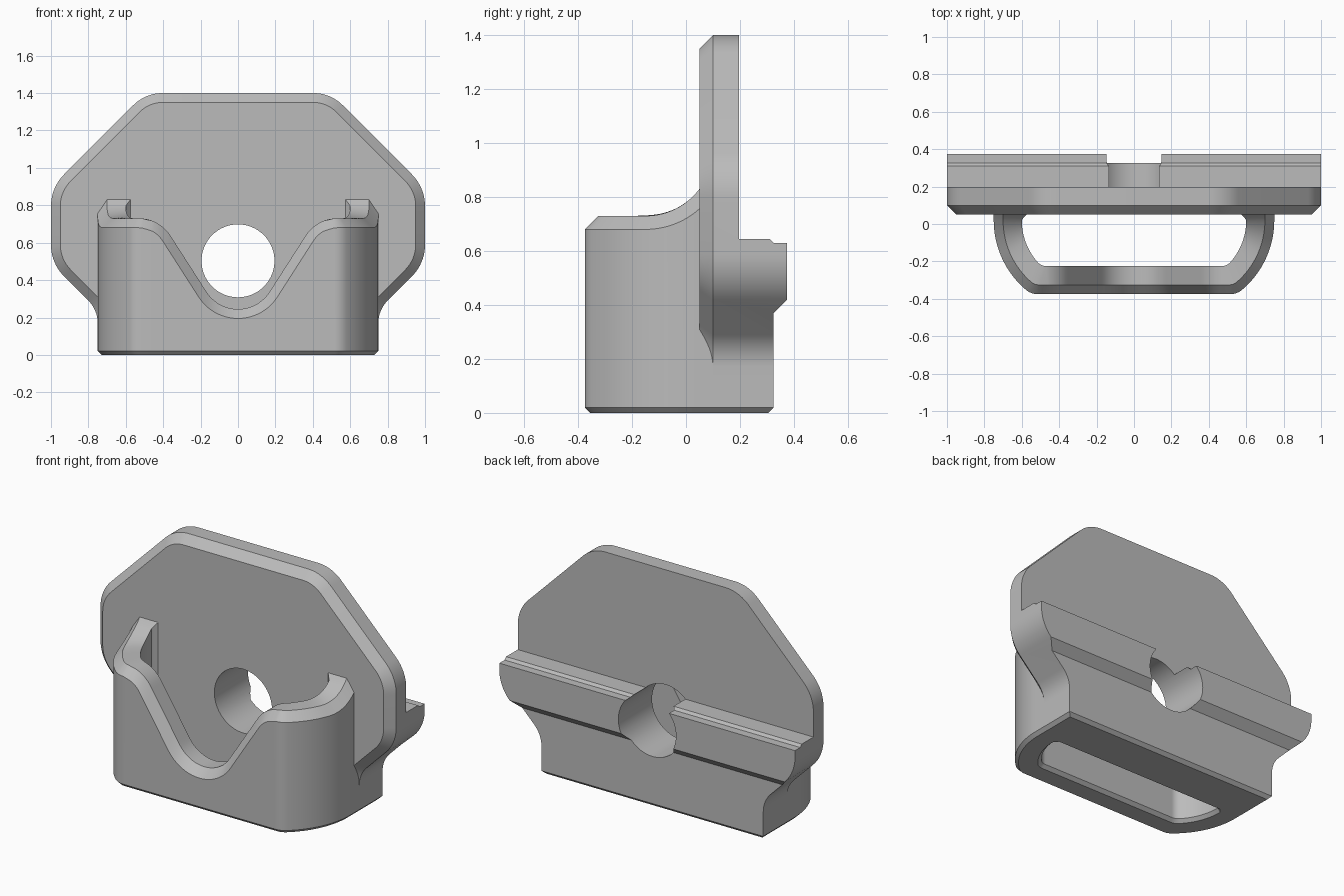
import bpy
import bmesh
from math import sin, cos, tan, pi, atan2, asin, hypot, sqrt
from mathutils import Vector

if "Cube" in bpy.data.objects:
    bpy.data.objects.remove(bpy.data.objects["Cube"])

grey = bpy.data.materials.new("plain grey")
grey.use_nodes = True
colour = (0.5, 0.5, 0.5, 1)
grey.diffuse_color = colour
grey.node_tree.nodes["Principled BSDF"].inputs["Base Color"].default_value = colour

BEVEL, SMALL = 0.05, 0.02


def skin(name, rings, wrap=False):
    """Join matching rings of points; cap the ends, or wrap last to first."""
    bm = bmesh.new()
    loops = [[bm.verts.new(p) for p in ring] for ring in rings]
    pairs = list(zip(loops, loops[1:]))
    if wrap:
        pairs.append((loops[-1], loops[0]))
    else:
        bm.faces.new(loops[0])
        bm.faces.new(loops[-1])
    n = len(loops[0])
    for a, b in pairs:
        for i in range(n - 1 if wrap else n):
            j = (i + 1) % n
            bm.faces.new((a[i], a[j], b[j], b[i]))
    if wrap:
        for i in (0, n - 1):
            bm.faces.new([loop[i] for loop in loops])
    bmesh.ops.recalc_face_normals(bm, faces=bm.faces)
    mesh = bpy.data.meshes.new(name)
    bm.to_mesh(mesh)
    bm.free()
    obj = bpy.data.objects.new(name, mesh)
    bpy.context.collection.objects.link(obj)
    mesh.materials.append(grey)
    return obj


def smooth(obj):
    bpy.ops.object.select_all(action='DESELECT')
    obj.select_set(True)
    bpy.context.view_layer.objects.active = obj
    bpy.ops.object.shade_smooth_by_angle(angle=pi / 7)


def cut(obj, cutter, operation):
    mod = obj.modifiers.new(operation.lower(), 'BOOLEAN')
    mod.operation, mod.object, mod.solver = operation, cutter, 'EXACT'
    bpy.context.view_layer.objects.active = obj
    bpy.ops.object.modifier_apply(modifier=mod.name)
    bpy.data.objects.remove(cutter)


def fillet(a, b, c, r, steps=10):
    """Points of an arc of radius r rounding corner b between a and c."""
    a, b, c = Vector(a), Vector(b), Vector(c)
    u, v = (a - b).normalized(), (c - b).normalized()
    half = u.angle(v) / 2
    centre = b + (u + v).normalized() * (r / sin(half))
    p0, p1 = b + u * (r / tan(half)) - centre, b + v * (r / tan(half)) - centre
    sweep = p0.angle(p1)
    return [centre + (p0 * sin(sweep * (1 - t)) + p1 * sin(sweep * t)) / sin(sweep)
            for t in (i / steps for i in range(steps + 1))]


# Back plate: rounded silhouette with a bevelled front edge
corners = [(0.73, 0, 0), (0.75, SMALL, 0), (0.75, 0.24, 0.17), (1, 0.49, 0.24),
           (1, 0.895, 0.24), (0.495, 1.4, 0.22), (-0.495, 1.4, 0)]
half = [Vector(c[:2]) for c in corners[:2]]
for p, q, s in zip(corners[1:], corners[2:], corners[3:]):
    half += fillet(p[:2], q[:2], s[:2], q[2])
outline = half + [Vector((-p.x, p.y)) for p in reversed(half)]


def inset(i):
    """Outline point i moved inwards by the bevel width."""
    p, before, after = outline[i], outline[i - 1], outline[(i + 1) % len(outline)]
    d, e = (p - before).normalized(), (after - p).normalized()
    n = (Vector((-d.y, d.x)) + Vector((-e.y, e.x))).normalized()
    q = p + n * BEVEL / max(n.dot(Vector((-d.y, d.x))), 0.5)
    return Vector((q.x, p.y)) if p.y < BEVEL else q


front = [inset(i) for i in range(len(outline))]
plate = skin("back_plate", [[(p.x, y, p.y) for p in ring] for ring, y in
                            ((front, 0.05), (outline, 0.1), (outline, 0.45))])

# Rear rail profile, trimming the back of the plate
profile = [(-0.1, -0.05), (0.255, -0.05), (0.325, 0.02), (0.325, 0.37),
           (0.375, 0.42), (0.375, 0.63), (0.325, 0.63), (0.31, 0.645),
           (0.197, 0.645), (0.197, 1.5), (-0.1, 1.5)]
cut(plate, skin("rail_cutter", [[(x, y, z) for y, z in profile] for x in (-1.2, 1.2)]),
    'INTERSECT')

# Round hole through plate and rail
circle = [(0.195 * cos(a), 0.503 + 0.195 * sin(a)) for a in
          (2 * pi * i / 64 for i in range(64))]
cut(plate, skin("hole_cutter", [[(x, y, z) for x, z in circle] for y in (-0.1, 0.6)]),
    'DIFFERENCE')
smooth(plate)

# Front cup: U-shaped wall with a dipped rim that rises towards the plate
CX, CY, RADIUS = 0.262, 0.02, 0.488
LOW, R_LOW = 0.445, 0.2
HIGH_X, R_HIGH, RIM = 0.53, 0.2, 0.73
rise = RIM - R_HIGH - LOW
slope = atan2(rise, HIGH_X) + asin((R_LOW + R_HIGH) / hypot(HIGH_X, rise))


def rim(x, y, off):
    """Rim height, or the height of its parallel curve lying off below."""
    x = abs(x)
    low, high = R_LOW + off, R_HIGH - off
    if y > -0.15:
        r = 0.25 + off
        return RIM + 0.25 - sqrt(r * r - (min(y, 0.05) + 0.15) ** 2)
    if x >= HIGH_X:
        return RIM - off
    if x <= low * sin(slope):
        return LOW - sqrt(low * low - x * x)
    if x >= HIGH_X - high * sin(slope):
        return RIM - R_HIGH + sqrt(high * high - (x - HIGH_X) ** 2)
    return LOW - low * cos(slope) + (x - low * sin(slope)) * tan(slope)


def plan(off, r, flare=0.0):
    """Wall line seen from above, off inside the outer face."""
    R, line = RADIUS - off, -0.375 + off
    fy = line + r
    fx = CX + sqrt((R - r) ** 2 - (CY - fy) ** 2)
    turn = atan2(CY - fy, fx - CX)
    pts = [(CX + R - flare, 0.1), (CX + R - flare, 0.05), (CX + R - flare / 3, 0.032)]
    for i in range(25):
        a = turn * i / 24
        pts.append((CX + R * cos(a), CY - R * sin(a)))
    for i in range(1, 9):
        a = turn + (pi / 2 - turn) * i / 8
        pts.append((fx + r * cos(a), fy - r * sin(a)))
    pts += [(0.46 * (1 - i / 40), line) for i in range(41)]
    return pts + [(-x, y) for x, y in reversed(pts[:-1])]


outer, lip = plan(0, 0.1), plan(BEVEL, 0.06)
inner, slot = plan(0.15, 0.06, 0.025), plan(0.15 - SMALL, 0.06, 0.025)
foot = plan(SMALL, 0.08)
cup = skin("front_cup", [
    [(x, y, 0) for x, y in foot],
    [(x, y, SMALL) for x, y in outer],
    [(x, y, rim(x, y, BEVEL)) for x, y in outer],
    [(x, y, rim(x, y, 0)) for x, y in lip],
    [(x, y, rim(x, y, 0)) for x, y in inner],
    [(x, y, SMALL) for x, y in inner],
    [(x, y, 0) for x, y in slot]], wrap=True)
smooth(cup)
